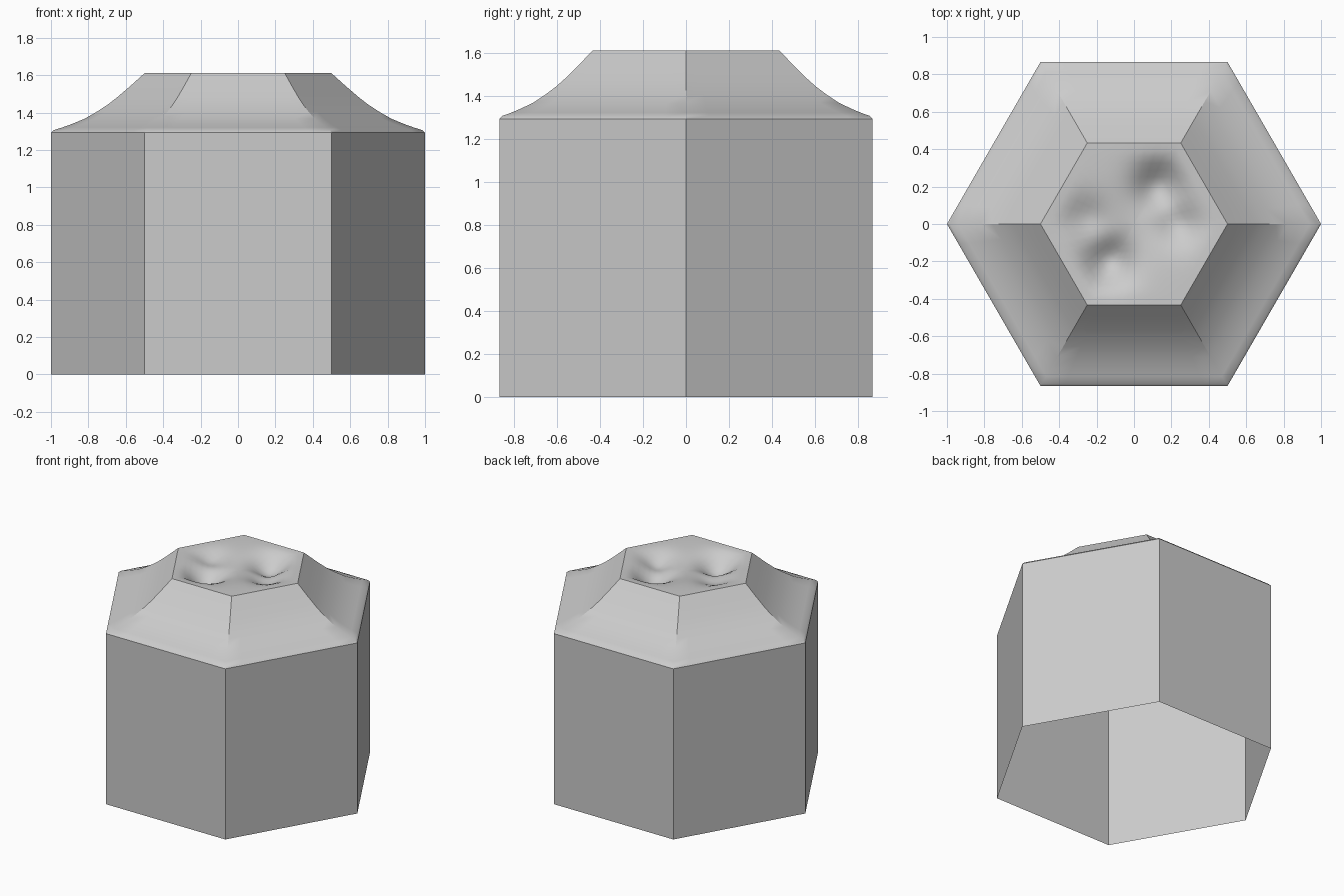
import bpy, bmesh, math
from mathutils import Vector

if "Cube" in bpy.data.objects:
    bpy.data.objects.remove(bpy.data.objects["Cube"])

SEG = 8                                   # divisions along each hexagon side
CORNERS = [Vector((math.cos(math.radians(60 * i)), math.sin(math.radians(60 * i))))
           for i in range(6)]
HEX = [CORNERS[i].lerp(CORNERS[(i + 1) % 6], j / SEG)
       for i in range(6) for j in range(SEG)]

# side profile: (corner radius, height), open at the bottom
PROFILE = [(1, 0), (1, 1.292), (0.985, 1.306), (0.94, 1.32), (0.89, 1.338),
           (0.82, 1.367), (0.757, 1.403), (0.70, 1.44), (0.65, 1.478),
           (0.58, 1.538), (0.5, 1.61)]

# hollows in the broken top: (x, y, depth, spread)
DIPS = [(-0.13, -0.20, 0.12, 0.085), (0.13, 0.20, 0.11, 0.085),
        (0.24, 0.0, 0.07, 0.075), (-0.25, 0.03, 0.05, 0.075),
        (0.0, 0.0, 0.03, 0.15)]


def top_height(x, y, t):
    fade = min(1.0, (1 - t) * 4)          # keeps the rim level
    return 1.61 - fade * sum(d * math.exp(-((x - a) ** 2 + (y - b) ** 2) / (2 * s * s))
                             for a, b, d, s in DIPS)


bm = bmesh.new()

# column walls and flared shoulder
rings = [[bm.verts.new((p.x * r, p.y * r, z)) for p in HEX] for r, z in PROFILE]

# uneven top
N = 12
for k in range(N - 1, 0, -1):
    t = k / N
    rings.append([bm.verts.new((p.x * t / 2, p.y * t / 2,
                                top_height(p.x * t / 2, p.y * t / 2, t))) for p in HEX])
n = len(HEX)
for a, b in zip(rings, rings[1:]):
    for i in range(n):
        j = (i + 1) % n
        bm.faces.new((a[i], a[j], b[j], b[i]))
centre = bm.verts.new((0, 0, top_height(0, 0, 0)))
for i in range(n):
    bm.faces.new((rings[-1][i], rings[-1][(i + 1) % n], centre))

mesh = bpy.data.meshes.new("hexagonal_column")
bm.to_mesh(mesh)
bm.free()
column = bpy.data.objects.new("hexagonal_column", mesh)
bpy.context.collection.objects.link(column)
bpy.context.view_layer.objects.active = column
column.select_set(True)
bpy.ops.object.shade_smooth_by_angle(angle=math.radians(30))
